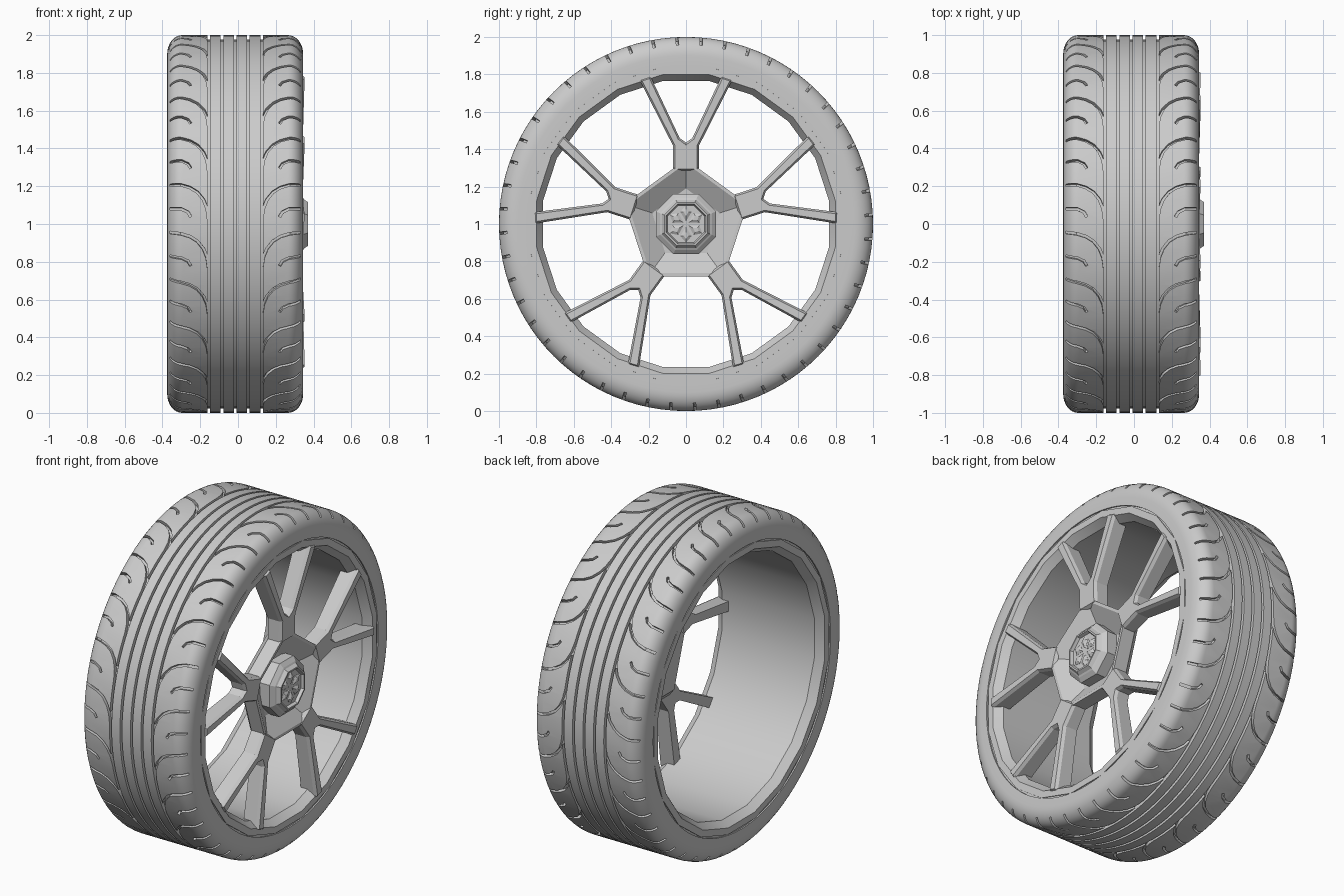
import bpy, bmesh
from math import sin, cos, pi, sqrt, radians

cube = bpy.data.objects.get("Cube")
if cube:
    bpy.data.objects.remove(cube, do_unlink=True)

grey = bpy.data.materials.new("plain grey")
grey.use_nodes = True
grey.diffuse_color = (0.6, 0.6, 0.6, 1)
for node in grey.node_tree.nodes:
    if node.type == 'BSDF_PRINCIPLED':
        node.inputs["Base Color"].default_value = (0.6, 0.6, 0.6, 1)

MID = -0.015      # middle of the tread along the axle
HALF = 0.36       # half width of the tyre


def polar(x, r, a):
    return (x, r * cos(a), 1 + r * sin(a))


def finish(name, bm):
    bmesh.ops.recalc_face_normals(bm, faces=bm.faces)
    mesh = bpy.data.meshes.new(name)
    bm.to_mesh(mesh)
    bm.free()
    mesh.materials.append(grey)
    obj = bpy.data.objects.new(name, mesh)
    bpy.context.scene.collection.objects.link(obj)
    return obj


def activate(obj):
    for other in bpy.context.selected_objects:
        other.select_set(False)
    obj.select_set(True)
    bpy.context.view_layer.objects.active = obj


def smooth(obj, degrees=30):
    activate(obj)
    bpy.ops.object.shade_smooth_by_angle(angle=radians(degrees))


def lathe(name, profile, segs, phase=0.0, loop=True):
    """Spin (x, radius) points about the axle."""
    bm = bmesh.new()
    rings = [[bm.verts.new(polar(x, r, phase + 2 * pi * i / segs)) for i in range(segs)]
             for x, r in profile]
    pairs = list(zip(rings, rings[1:]))
    if loop:
        pairs.append((rings[-1], rings[0]))
    else:
        bm.faces.new(rings[0])
        bm.faces.new(rings[-1])
    for a, b in pairs:
        for i in range(segs):
            j = (i + 1) % segs
            bm.faces.new((a[i], a[j], b[j], b[i]))
    return finish(name, bm)


def prism(name, outline, turn, back, front, inset, rise):
    """Extrude a (sideways, outward) outline along the axle, with a chamfered front."""
    bm = bmesh.new()

    def ring(x_of):
        return [bm.verts.new((x_of(s), t * cos(turn) - s * sin(turn),
                              1 + t * sin(turn) + s * cos(turn))) for t, s in outline]
    low, high = ring(back), ring(front)
    bm.faces.new(low)
    top = bm.faces.new(high)
    for i in range(len(low)):
        j = (i + 1) % len(low)
        bm.faces.new((low[i], low[j], high[j], high[i]))
    bmesh.ops.recalc_face_normals(bm, faces=bm.faces)
    bmesh.ops.inset_region(bm, faces=[top], thickness=inset, use_even_offset=True)
    for v in top.verts:
        v.co.x += rise
    return finish(name, bm)


# Tyre: grooved tread, rounded shoulders, side walls and bead
half_side = [(0.28 + 0.08 * sin(i * pi / 16), 0.9 + 0.1 * cos(i * pi / 16)) for i in range(9)]
half_side += [(HALF, 0.85), (HALF - 0.008, 0.85), (HALF - 0.008, 0.815)]
tread = []
for g in (-0.14, -0.07, 0, 0.07, 0.14):
    tread += [(g - 0.007, 1), (g - 0.007, 0.976), (g + 0.007, 0.976), (g + 0.007, 1)]
section = [(-u, r) for u, r in reversed(half_side)] + tread + half_side
tyre = lathe("tyre", [(MID + u, r) for u, r in section], 96)


def surface(u):
    d = max(0, abs(u) - 0.28) / 0.08
    return 0.9 + 0.1 * sqrt(max(0, 1 - d * d))


# Curved tread cuts, long and short in turn on both shoulders
LONG = [(0.14, 0), (0.148, 0.06), (0.168, 0.11), (0.2, 0.15), (0.24, 0.175),
        (0.29, 0.19), (0.345, 0.195)]
SHORT = [(0.235, 0.28), (0.25, 0.305), (0.285, 0.322), (0.345, 0.326)]


def add_cut(bm, path, side, start, w=0.007):
    rows = []
    for i, (u, a) in enumerate(path):
        p, q = path[max(i - 1, 0)], path[min(i + 1, len(path) - 1)]
        du, da = q[0] - p[0], q[1] - p[1]
        size = sqrt(du * du + da * da)
        nu, na = -da / size * w, du / size * w
        row = []
        for s, top in ((-1, False), (1, False), (1, True), (-1, True)):
            r = 1.03 if top else surface(u) - 0.022
            row.append(bm.verts.new(polar(MID + side * (u + s * nu), r, pi - (start + a + s * na))))
        rows.append(row)
    bm.faces.new(rows[0])
    bm.faces.new(rows[-1])
    for a, b in zip(rows, rows[1:]):
        for i in range(4):
            j = (i + 1) % 4
            bm.faces.new((a[i], a[j], b[j], b[i]))


bm = bmesh.new()
for k in range(24):
    for side in (-1, 1):
        for path in (LONG, SHORT):
            add_cut(bm, path, side, k * pi / 12 + 0.02)
cutter = finish("tread_cutter", bm)
cutter.hide_render = True
cut = tyre.modifiers.new("tread cuts", 'BOOLEAN')
cut.operation = 'DIFFERENCE'
cut.solver = 'EXACT'
cut.object = cutter
activate(tyre)
bpy.ops.object.modifier_apply(modifier=cut.name)
bpy.data.objects.remove(cutter, do_unlink=True)
smooth(tyre)

# Rim: faceted barrel with a chamfered lip at both ends
lip = [(0.3, 0.85), (HALF - 0.003, 0.848), (HALF - 0.003, 0.808), (0.31, 0.775)]
barrel = [(MID + u, r) for u, r in lip] + [(MID - u, r) for u, r in reversed(lip)]
smooth(lathe("rim_barrel", barrel, 20, pi / 20), 25)

# Hub: five-sided dish
lathe("hub", [(0.19, 0.27), (0.25, 0.346), (0.335, 0.346), (0.335, 0.325),
              (0.26, 0.19), (0.26, 0.1)], 5, pi / 2, loop=False)

# Centre cap: stepped eight-sided collar with a sunken face
lathe("centre_cap", [(0.25, 0.175), (0.325, 0.175), (0.345, 0.15), (0.35, 0.14),
                     (0.37, 0.125), (0.37, 0.115), (0.352, 0.108)], 8, pi / 8, loop=False)
for k in range(6):
    prism("cap_petal", [(0, 0.015), (0.03, 0.065), (0, 0.1), (-0.03, 0.065)],
          k * pi / 3, lambda s: 0.345, lambda s: 0.353, 0.014, 0.009)

# Spokes: five forked arms from the hub corners to the rim
right = [(0.07, 0.285), (0.07, 0.42), (0.248, 0.77), (0.19, 0.79), (0.034, 0.46)]
fork = right + [(0, 0.435)] + [(-t, s) for t, s in reversed(right)]
for k in range(5):
    smooth(prism("forked_spoke", fork, k * 2 * pi / 5, lambda s: 0.25,
                 lambda s: 0.32 + 0.03 * (s - 0.28), 0.01, 0.018), 20)
